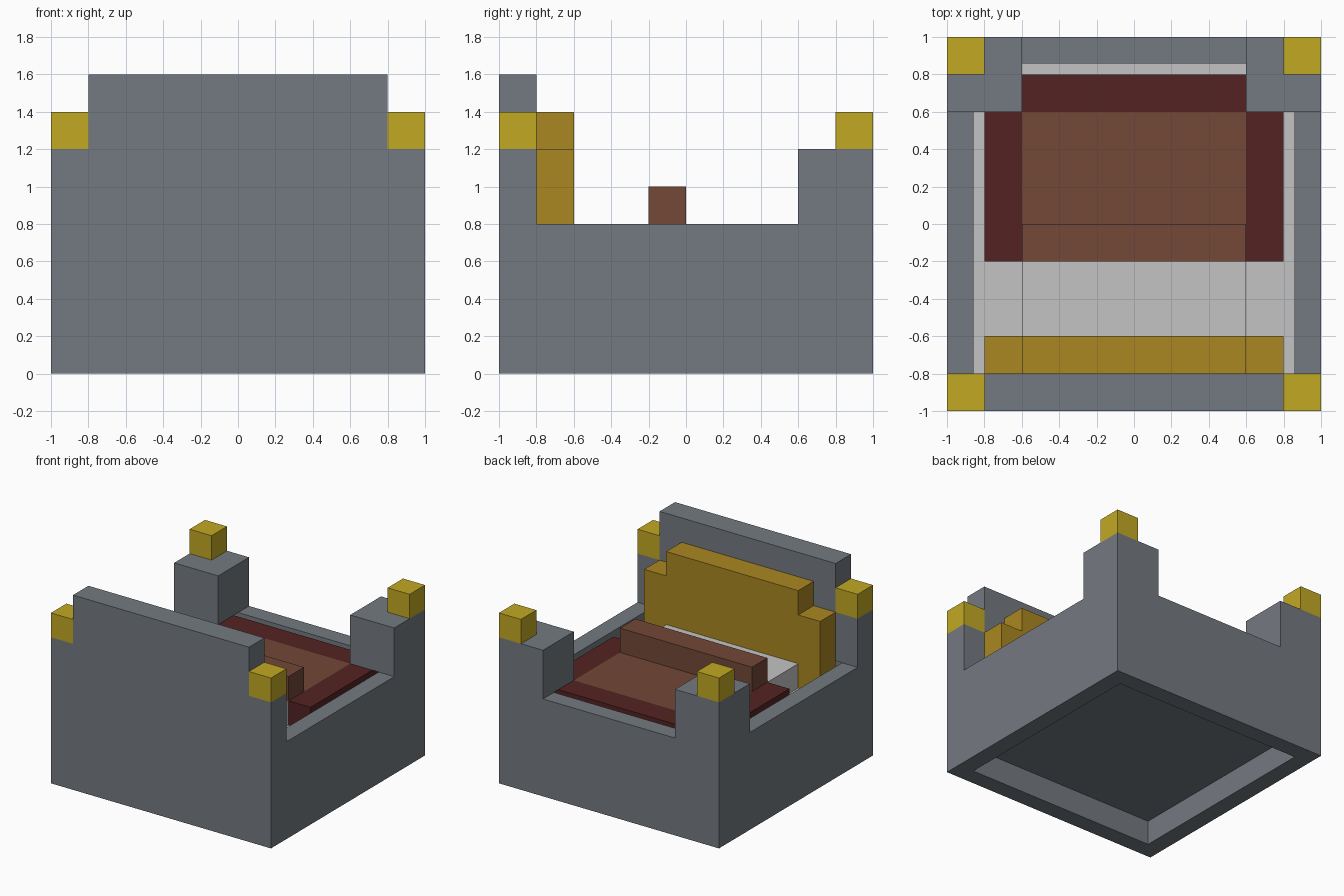
import bpy
import bmesh

cube = bpy.data.objects.get("Cube")
if cube:
    bpy.data.objects.remove(cube, do_unlink=True)


def material(name, rgb):
    # Convert 0-255 display values to linear
    lin = [((c / 255 + 0.055) / 1.055) ** 2.4 for c in rgb] + [1]
    m = bpy.data.materials.new(name)
    m.use_nodes = True
    m.diffuse_color = lin
    bsdf = next(n for n in m.node_tree.nodes if n.type == 'BSDF_PRINCIPLED')
    bsdf.inputs["Base Color"].default_value = lin
    return m


stone = material("grey_stone", (116, 122, 129))
yellow = material("yellow_finial", (194, 169, 35))
gold = material("gold_board", (170, 135, 34))
linen = material("white_linen", (196, 196, 196))
red = material("dark_red_cloth", (84, 34, 34))
brown = material("brown_blanket", (115, 72, 55))


def finish(name, bm, *mats):
    mesh = bpy.data.meshes.new(name)
    bm.to_mesh(mesh)
    bm.free()
    obj = bpy.data.objects.new(name, mesh)
    for m in mats:
        mesh.materials.append(m)
    bpy.context.collection.objects.link(obj)
    return obj


def box_mesh(x, y, z):
    bm = bmesh.new()
    bmesh.ops.create_cube(bm, size=1)
    for v in bm.verts:
        v.co = [r[0] if c < 0 else r[1] for c, r in zip(v.co, (x, y, z))]
    return bm


def box(name, x, y, z, mat):
    return finish(name, box_mesh(x, y, z), mat)


def stepped_board(name, half, half_top, y, z0, z1, z2, mat):
    # Symmetric board with a narrower raised middle
    right = [(half, z0), (half, z1), (half_top, z1), (half_top, z2)]
    outline = right + [(-x, z) for x, z in reversed(right)]
    bm = bmesh.new()
    face = bm.faces.new([bm.verts.new((x, y[0], z)) for x, z in outline])
    new = bmesh.ops.extrude_face_region(bm, geom=[face])["geom"]
    moved = [v for v in new if isinstance(v, bmesh.types.BMVert)]
    bmesh.ops.translate(bm, verts=moved, vec=(0, y[1] - y[0], 0))
    bmesh.ops.recalc_face_normals(bm, faces=bm.faces)
    return finish(name, bm, mat)


# Bed base: tray on top with a linen floor, shallow recess underneath
bm = box_mesh((-1, 1), (-1, 1), (0, 0.8))
bm.normal_update()
for sign, level in ((1, 0.6), (-1, 0.2)):
    face = next(f for f in bm.faces if f.normal.z * sign > 0.9)
    bmesh.ops.inset_region(bm, faces=[face], thickness=0.2)
    new = bmesh.ops.extrude_face_region(bm, geom=[face])["geom"]
    for v in new:
        if isinstance(v, bmesh.types.BMVert):
            v.co.z = level
    if face.is_valid:
        bmesh.ops.delete(bm, geom=[face], context='FACES_ONLY')
    if sign > 0:
        next(f for f in new if isinstance(f, bmesh.types.BMFace)).material_index = 1
    bm.normal_update()
bmesh.ops.recalc_face_normals(bm, faces=bm.faces)
finish("bed_base", bm, stone, linen)

# Front wall and the headboard in front of it
stepped_board("front_wall", 1, 0.8, (-1, -0.8), 0.8, 1.2, 1.6, stone)
stepped_board("headboard", 0.8, 0.6, (-0.8, -0.6), 0.6, 1.2, 1.4, gold)

# Bedding
box("pillow", (-0.6, 0.6), (-0.6, -0.2), (0.6, 0.8), linen)
box("blanket", (-0.6, 0.6), (-0.2, 0.6), (0.6, 0.8), brown)
box("blanket_fold", (-0.6, 0.6), (-0.2, 0), (0.8, 1), brown)
box("blanket_foot_border", (-0.6, 0.6), (0.6, 0.8), (0.6, 0.8), red)

# Mirrored side borders, rear posts and corner finials
for side, s in (("left", 1), ("right", -1)):
    def span(a, b):
        return tuple(sorted((a * s, b * s)))
    box(side + "_blanket_border", span(0.6, 0.8), (-0.2, 0.8), (0.6, 0.8), red)
    box(side + "_rear_post", span(0.6, 1), (0.6, 1), (0.8, 1.2), stone)
    for end, y in (("front", (-1, -0.8)), ("rear", (0.8, 1))):
        box(f"{side}_{end}_finial", span(0.8, 1), y, (1.2, 1.4), yellow)
